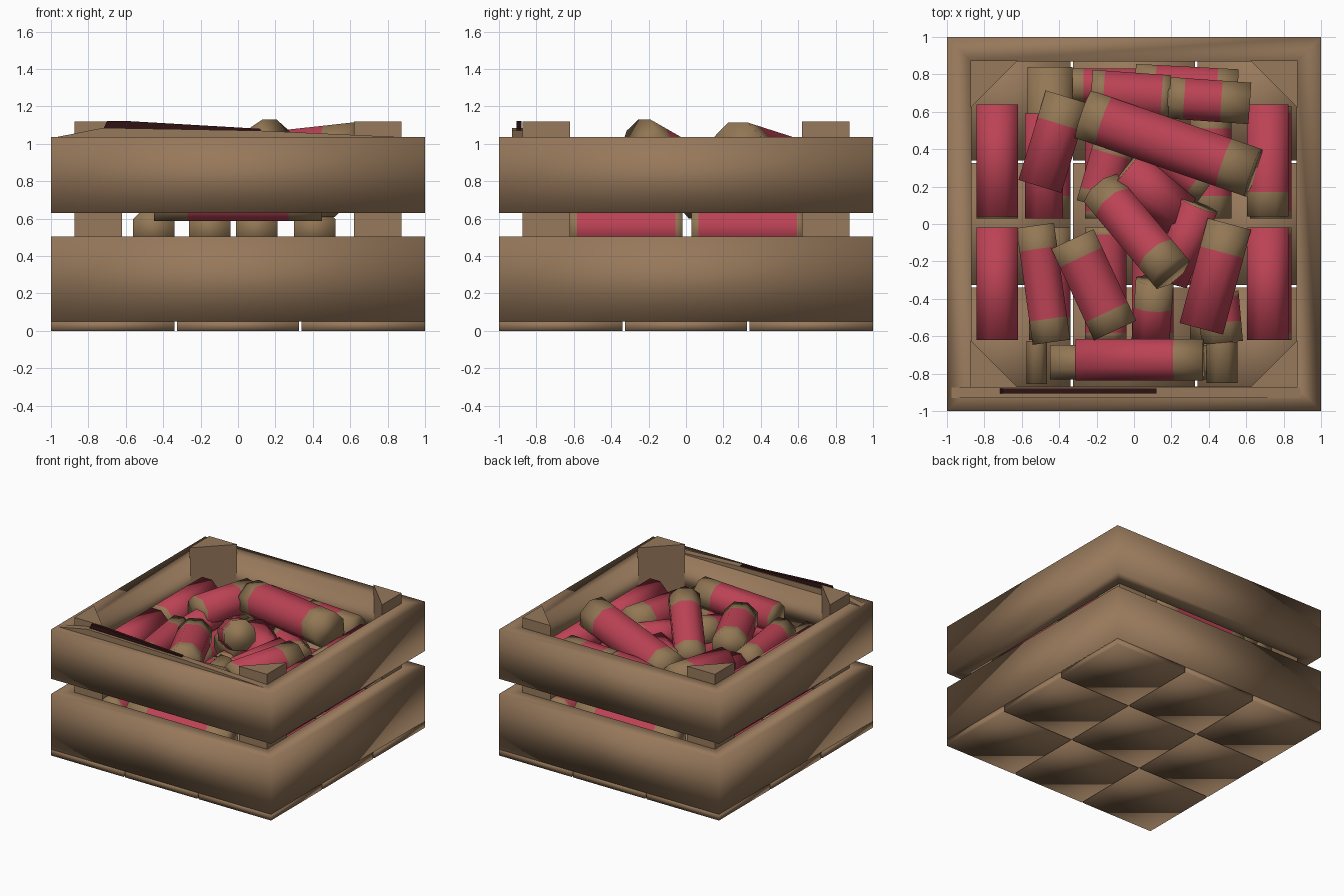
import bpy, bmesh, math
from mathutils import Vector

if "Cube" in bpy.data.objects:
    bpy.data.objects.remove(bpy.data.objects["Cube"])


def material(name, rgb):
    m = bpy.data.materials.new(name)
    m.diffuse_color = (*rgb, 1)
    m.use_nodes = True
    m.node_tree.nodes["Principled BSDF"].inputs["Base Color"].default_value = m.diffuse_color
    return m


WOOD = material("brown wood", (0.31, 0.19, 0.105))
TAN = material("tan paper", (0.29, 0.185, 0.09))
RED = material("red wrap", (0.5, 0.055, 0.09))
DARK = material("dark scorch", (0.03, 0.006, 0.006))


def finish(name, bm, mats, smooth):
    bmesh.ops.recalc_face_normals(bm, faces=bm.faces[:])
    for f in bm.faces:
        f.smooth = smooth
    me = bpy.data.meshes.new(name)
    bm.to_mesh(me)
    bm.free()
    for m in mats:
        me.materials.append(m)
    ob = bpy.data.objects.new(name, me)
    bpy.context.collection.objects.link(ob)
    return ob


def bridge(bm, a, b, index=0):
    for k in range(len(a)):
        j = (k + 1) % len(a)
        bm.faces.new((a[k], a[j], b[j], b[k])).material_index = index


def prism(name, pts, axis, lo, hi, mat, smooth=False):
    # extrude a flat outline along z, or along y for upright outlines
    bm = bmesh.new()
    place = (lambda p, t: (p[0], p[1], t)) if axis == 'Z' else (lambda p, t: (p[0], t, p[1]))
    a, b = [[bm.verts.new(place(p, t)) for p in pts] for t in (lo, hi)]
    bm.faces.new(a)
    bm.faces.new(b)
    bridge(bm, a, b)
    return finish(name, bm, [mat], smooth)


def frame(name, z0, z1, inner=0.87):
    # square ring of four mitred boards, softly shaded
    bm = bmesh.new()
    loops = [[bm.verts.new((sx * s, sy * s, z)) for sx, sy in ((-1, -1), (1, -1), (1, 1), (-1, 1))]
             for s, z in ((1, z0), (1, z1), (inner, z1), (inner, z0))]
    for n in range(4):
        bridge(bm, loops[n], loops[(n + 1) % 4])
    return finish(name, bm, [WOOD], True)


def stick(name, x, y, z, heading, length, rise=0.0, r=0.125, t0=0.2, t1=0.2, sides=8):
    # paper tube around its centre: red, with tan over fractions t0 and t1 of its ends
    a = math.radians(heading)
    half = Vector((math.cos(a) * length, math.sin(a) * length, rise)) / 2
    rot = half.to_track_quat('Z', 'Y')
    c = Vector((x, y, z))
    bm = bmesh.new()
    stops = sorted({0.0, t0, 1 - t1, 1.0})
    rings = []
    for f in stops:
        angles = [math.tau * (k + 0.5) / sides for k in range(sides)]
        rings.append([bm.verts.new(c + half * (2 * f - 1) + rot @ Vector(
            (r * math.cos(t), r * math.sin(t), 0))) for t in angles])
    for n in range(len(stops) - 1):
        mid = (stops[n] + stops[n + 1]) / 2
        bridge(bm, rings[n], rings[n + 1], int(t0 < mid < 1 - t1))
    bm.faces.new(rings[0])
    bm.faces.new(rings[-1])
    return finish(name, bm, [TAN, RED], True)


# crate boards
frame("lower_boards", 0.05, 0.505)
frame("upper_boards", 0.63, 1.035)

# raised inner lip of the front board with its dark scorched edge
prism("front_lip", [(-1, 1.03), (1, 1.03), (0.12, 1.07), (-0.72, 1.085)], 'Y', -0.93, -0.875, WOOD)
prism("scorched_edge", [(-0.72, 1.08), (0.12, 1.06), (0.12, 1.08), (-0.6, 1.122), (-0.7, 1.122)],
      'Y', -0.905, -0.88, DARK)

# triangular corner posts
for sx in (-1, 1):
    for sy in (-1, 1):
        o, i = 0.875, 0.62
        prism("corner_post", [(sx * o, sy * o), (sx * i, sy * o), (sx * o, sy * i)],
              'Z', 0.03, 1.12, WOOD)

# floor of nine square tiles
spans = [(-1, -0.34), (-0.327, 0.327), (0.34, 1)]
for x0, x1 in spans:
    for y0, y1 in spans:
        prism("floor_tile", [(x0, y0), (x1, y0), (x1, y1), (x0, y1)], 'Z', 0, 0.055, WOOD, True)

# packed layers lying front to back, plus one across each end
for z in (0.28, 0.55):
    for x in (-0.73, -0.45, -0.15, 0.1, 0.41, 0.73):
        t = 0.2 if 0.3 < abs(x) < 0.6 else 0.06
        for y in (-0.32, 0.33):
            stick("packed_stick", x, y, z, 90, 0.6, 0, 0.12, t, t)
    for y in (-0.74, 0.74):
        stick("end_stick", 0, y, z + 0.13, 0, 0.9, 0, 0.1)

# red sticks along both sides of the top layer
for x in (-0.73, 0.715):
    for y in (-0.32, 0.34):
        tan = 0.22 if x > 0 and y > 0 else 0
        stick("side_stick", x, y, 0.79, 90, 0.6, 0, 0.12, tan, 0)
stick("side_stick", -0.48, 0.31, 0.77, 90, 0.56, 0, 0.11, 0, 0)

# loose heap: the crossing pair on top, then the sticks under it
stick("long_top_stick", 0.185, 0.43, 0.93, -19, 0.96, 0.1, 0.145, 0.12, 0.17)
stick("raised_top_stick", 0.015, -0.04, 0.9, -50, 0.57, 0.25, 0.125, 0.17)
stick("front_stick", 0.03, -0.725, 0.84, 0, 0.68, 0.03, 0.12, 0, 0.23)
stick("back_stick", -0.02, 0.69, 0.82, -4, 0.42, 0, 0.13, 0.16, 0.1)
stick("back_stick", 0.4, 0.66, 0.83, -4, 0.44, 0, 0.12, 0.2, 0.35)
stick("back_stick", 0.28, 0.74, 0.74, -3, 0.55, 0, 0.11)
stick("left_stick", -0.43, 0.44, 0.85, -107, 0.5, 0, 0.13, 0.3, 0)
stick("left_stick", -0.485, -0.32, 0.79, -82, 0.63, 0, 0.11)
stick("left_stick", -0.215, -0.325, 0.83, -65, 0.54, 0, 0.135)
stick("right_stick", 0.435, -0.28, 0.83, -105, 0.58, 0, 0.13, 0.27, 0)
stick("right_stick", 0.46, -0.5, 0.72, -85, 0.27, 0, 0.12, 0.1, 0.4)
stick("inner_stick", 0.27, -0.1, 0.77, -112, 0.43, -0.06, 0.11, 0, 0)
stick("inner_stick", 0.1, 0.17, 0.74, -40, 0.39, -0.04, 0.13, 0, 0)
stick("inner_stick", 0.25, 0.31, 0.71, -36, 0.37, 0, 0.12)
stick("inner_stick", 0.1, -0.46, 0.72, -94, 0.32, -0.08, 0.11, 0.45, 0)
stick("inner_stick", -0.15, 0.27, 0.69, 74, 0.36, 0, 0.12)

# short tan ends in the corners
stick("tan_stick", -0.45, 0.63, 0.75, -90, 0.42, 0, 0.13, 0.8, 0)
stick("tan_stick", 0.47, -0.74, 0.74, -90, 0.22, 0, 0.09, 0, 0.98)
stick("tan_stick", -0.52, -0.74, 0.74, -90, 0.23, 0, 0.06, 0, 0.98)
